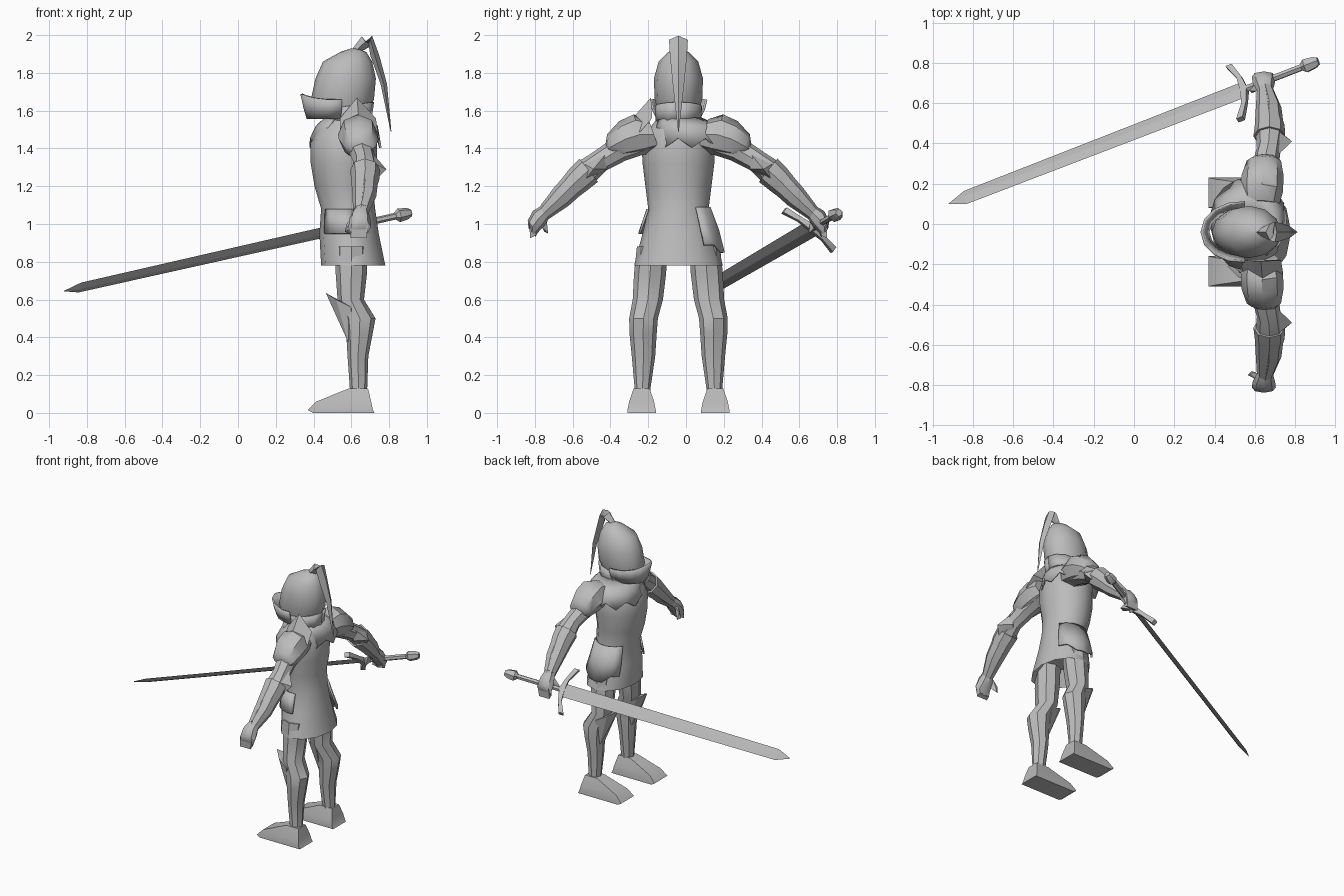
import bpy, bmesh, math
from mathutils import Vector as V

CY = -0.04  # the body's symmetry plane
steel = bpy.data.materials.new("plain grey")
steel.diffuse_color = (0.5, 0.5, 0.5, 1)


def finish(name, bm, angle=38, thick=0):
    bmesh.ops.recalc_face_normals(bm, faces=bm.faces)
    me = bpy.data.meshes.new(name)
    bm.to_mesh(me)
    bm.free()
    me.materials.append(steel)
    ob = bpy.data.objects.new(name, me)
    bpy.context.collection.objects.link(ob)
    bpy.ops.object.select_all(action='DESELECT')
    ob.select_set(True)
    bpy.context.view_layer.objects.active = ob
    bpy.ops.object.shade_smooth_by_angle(angle=math.radians(angle))
    if thick:
        mod = ob.modifiers.new("thickness", 'SOLIDIFY')
        mod.thickness = thick
    return ob


def loft(name, rings, n=8, phase=0.0, angle=38):
    """Skin rings of (centre, half axis u, half axis v)."""
    bm = bmesh.new()
    rows = []
    for c, u, v in rings:
        rows.append([bm.verts.new(V(c) + V(u) * math.cos(phase + math.tau * i / n)
                                  + V(v) * math.sin(phase + math.tau * i / n)) for i in range(n)])
    for a, b in zip(rows, rows[1:]):
        for i in range(n):
            j = (i + 1) % n
            bm.faces.new((a[i], a[j], b[j], b[i]))
    bm.faces.new(rows[0])
    bm.faces.new(rows[-1])
    return finish(name, bm, angle)


def column(name, rows, n=10, k=1.0, **kw):
    """Upright loft from rows of (z, x, y, rx, ry)."""
    return loft(name, [((x, y, z), (rx * k, 0, 0), (0, ry * k, 0)) for z, x, y, rx, ry in rows], n, **kw)


def shell(name, rows, a0, a1, n, drop=None, thick=0.012):
    """Curved plate; rows as in column, drop shifts the z of the last row."""
    bm = bmesh.new()
    grid = []
    for k, (z, x, y, rx, ry) in enumerate(rows):
        line = []
        for i in range(n + 1):
            a = math.radians(a0 + (a1 - a0) * i / n)
            dz = drop(i, a) if drop and k == len(rows) - 1 else 0
            line.append(bm.verts.new((x + rx * math.cos(a), y + ry * math.sin(a), z + dz)))
        grid.append(line)
    for a, b in zip(grid, grid[1:]):
        for i in range(n):
            bm.faces.new((a[i], a[i + 1], b[i + 1], b[i]))
    return finish(name, bm, thick=thick)


def hull(name, pts):
    bm = bmesh.new()
    for p in pts:
        bm.verts.new(p)
    bmesh.ops.convex_hull(bm, input=bm.verts)
    return finish(name, bm, 25)


# Torso with flared skirt
column("torso_and_skirt", [
    (0.88, .60, CY, .10, .14), (0.78, .61, CY, .17, .235), (0.95, .588, CY, .157, .19),
    (1.08, .583, CY, .143, .16), (1.20, .56, CY, .155, .175), (1.32, .56, CY, .175, .19),
    (1.43, .56, CY, .175, .195), (1.50, .57, CY, .15, .16), (1.56, .58, CY, .11, .11),
    (1.60, .58, CY, .09, .09)], 12, angle=50)

# Neck guard and ragged shoulder mantle
shell("neck_guard", [(1.53, .585, CY, .12, .12), (1.625, .585, CY, .135, .125)], 0, 360, 12,
      lambda i, a: 0.02 * math.cos(a))
shell("shoulder_mantle", [(1.565, .58, CY, .12, .12), (1.52, .575, 0, .165, .18),
      (1.44, .568, .02, .192, .21)], -60, 235, 14, lambda i, a: -0.035 if i % 2 else 0.015)

# Hip plates
shell("hip_plate_right", [(1.09, .583, CY, .15, .17), (0.97, .59, CY, .17, .215),
      (0.87, .60, CY, .18, .245)], 35, 140, 6, lambda i, a: -.02 if 1 < i < 5 else .02)
shell("hip_plate_left", [(1.08, .583, CY, .15, .17), (0.95, .59, CY, .165, .215)], -145, -80, 4)

# Helmet, visor and plume
column("helmet", [
    (1.56, .54, CY, .13, .10), (1.66, .553, CY, .167, .126), (1.77, .57, CY, .16, .13),
    (1.86, .58, CY, .13, .105), (1.91, .61, CY, .07, .055), (1.93, .615, CY, .015, .012)], 12)
shell("visor", [(1.56, .53, CY, .155, .105), (1.61, .535, CY, .175, .13),
      (1.66, .535, CY, .193, .142)], 85, 275, 8, lambda i, a: 0.03 * max(0, -math.cos(a)) ** 3)
loft("plume", [((x, CY, z), (tx, 0, tz), (0, w, 0)) for x, z, tx, tz, w in (
    (.615, 1.91, .015, -.01, .012), (.675, 1.965, .02, -.028, .042), (.70, 1.975, .01, .022, .05),
    (.725, 1.89, .024, .0, .045), (.772, 1.74, .017, .0, .03), (.81, 1.49, .002, 0, .002))], 4)

for s, side in ((1, "right"), (-1, "left")):
    def P(x, d, z):
        return V((x, CY + s * d, z))

    # Leg and foot
    column("leg_" + side, [(z, x, CY + s * d, rx, ry) for z, x, d, rx, ry in (
        (.88, .60, .14, .085, .08), (.74, .60, .15, .083, .085), (.60, .597, .162, .07, .08),
        (.50, .645, .185, .083, .076), (.42, .643, .187, .07, .072), (.30, .635, .185, .055, .062),
        (.13, .638, .19, .046, .042), (.05, .645, .195, .045, .045))], 8)
    column("foot_" + side, [(z, x, CY + s * .195, rx, ry) for z, x, rx, ry in (
        (.0, .56, .163, .075), (.015, .542, .172, .075), (.06, .56, .145, .066),
        (.13, .638, .05, .042))], 4, k=math.sqrt(2), phase=math.pi / 4, angle=30)
    # Flared knee plate
    hull("knee_plate_" + side, [P(.465, .17, .635), P(.60, .10, .56), P(.60, .25, .56),
         P(.52, .12, .60), P(.52, .225, .60), P(.585, .16, .37), P(.585, .21, .37), P(.62, .185, .52)])

    # Arm, laid out along a hanging line
    n = V((0, s * .62, .78))
    arm = [(.14, 1.46, .63, .08), (.32, 1.39, .65, .068), (.42, 1.33, .67, .06),
           (.50, 1.265, .675, .072), (.62, 1.145, .67, .062), (.72, 1.05, .65, .038)]
    loft("arm_" + side, [(P(x, d, z), (r, 0, 0), n * r) for d, z, x, r in arm], 8)
    # Shoulder plates
    loft("shoulder_plate_" + side, [(P(x, d, z), (rx, 0, 0), (0, s * .35 * r, r)) for d, z, x, rx, r in (
        (.13, 1.475, .63, .09, .08), (.20, 1.475, .635, .105, .105), (.28, 1.45, .638, .105, .095),
        (.355, 1.41, .645, .085, .065), (.375, 1.395, .65, .055, .03))], 8)
    # Pointed elbow plate
    hull("elbow_plate_" + side, [P(.785, .45, 1.29), P(.69, .36, 1.40), P(.72, .50, 1.32),
         P(.70, .52, 1.20), P(.71, .38, 1.29), P(.64, .48, 1.335), P(.64, .43, 1.25)])
    # Flared cuff
    loft("cuff_" + side, [(P(x, d, z), (r, 0, 0), n * r) for d, z, x, r in (
        (.475, 1.285, .672, .079), (.53, 1.235, .674, .074), (.70, 1.07, .653, .043))], 8)
    # Hand
    loft("hand_" + side, [(P(x, d, z), (rx, 0, 0), n * r) for d, z, x, rx, r in (
        (.70, 1.07, .65, .038, .036), (.74, 1.03, .645, .055, .05), (.772, .985, .645, .06, .042),
        (.775, .955, .64, .05, .03))], 8)
    hull("thumb_" + side, [P(.61, .70, 1.04), P(.62, .74, 1.05), P(.575, .70, 1.0),
         P(.565, .71, .96), P(.585, .69, .95), P(.61, .72, .98)])
    hull("fingers_" + side, [P(.60, .75, 1.0), P(.69, .75, 1.0), P(.60, .79, 1.0), P(.69, .79, 1.0),
         P(.595, .785, .925), P(.68, .785, .925), P(.60, .755, .94), P(.68, .755, .94)])

# Raised guard on the left shoulder
hull("raised_shoulder_guard", [(.54, -.18, 1.56), (.63, -.185, 1.67), (.73, -.18, 1.56), (.63, -.24, 1.56),
     (.54, -.24, 1.49), (.74, -.24, 1.49), (.65, -.40, 1.43)])

# Sword: positions run from tip (0) to pommel (1)
tip, end = V((-.92, .10, .645)), V((.915, .81, 1.06))
axis = (end - tip).normalized()
wide = V((.07, -.25, .21))
wide = (wide - axis * wide.dot(axis)).normalized()
flat = axis.cross(wide)


def along(rows):
    return [(tip.lerp(end, t), wide * w, flat * h) for t, w, h in rows]


loft("sword_blade", along([(0, .002, .002), (.045, .042, .01), (.80, .05, .014)]), 4, angle=5)
loft("sword_grip", along([(.79, .018, .018), (.97, .018, .018)]), 6)
loft("sword_pommel", along([(.955, .02, .02), (.965, .04, .035), (.99, .032, .03), (1, .02, .02)]), 6, angle=20)
mid = tip.lerp(end, .80)
loft("sword_crossguard", [(mid + wide * k - axis * b, axis * r, flat * r) for k, b, r in (
    (-.17, .05, .024), (-.08, .012, .018), (0, 0, .026), (.08, .012, .018), (.17, .05, .024))],
    4, phase=math.pi / 4, angle=20)
